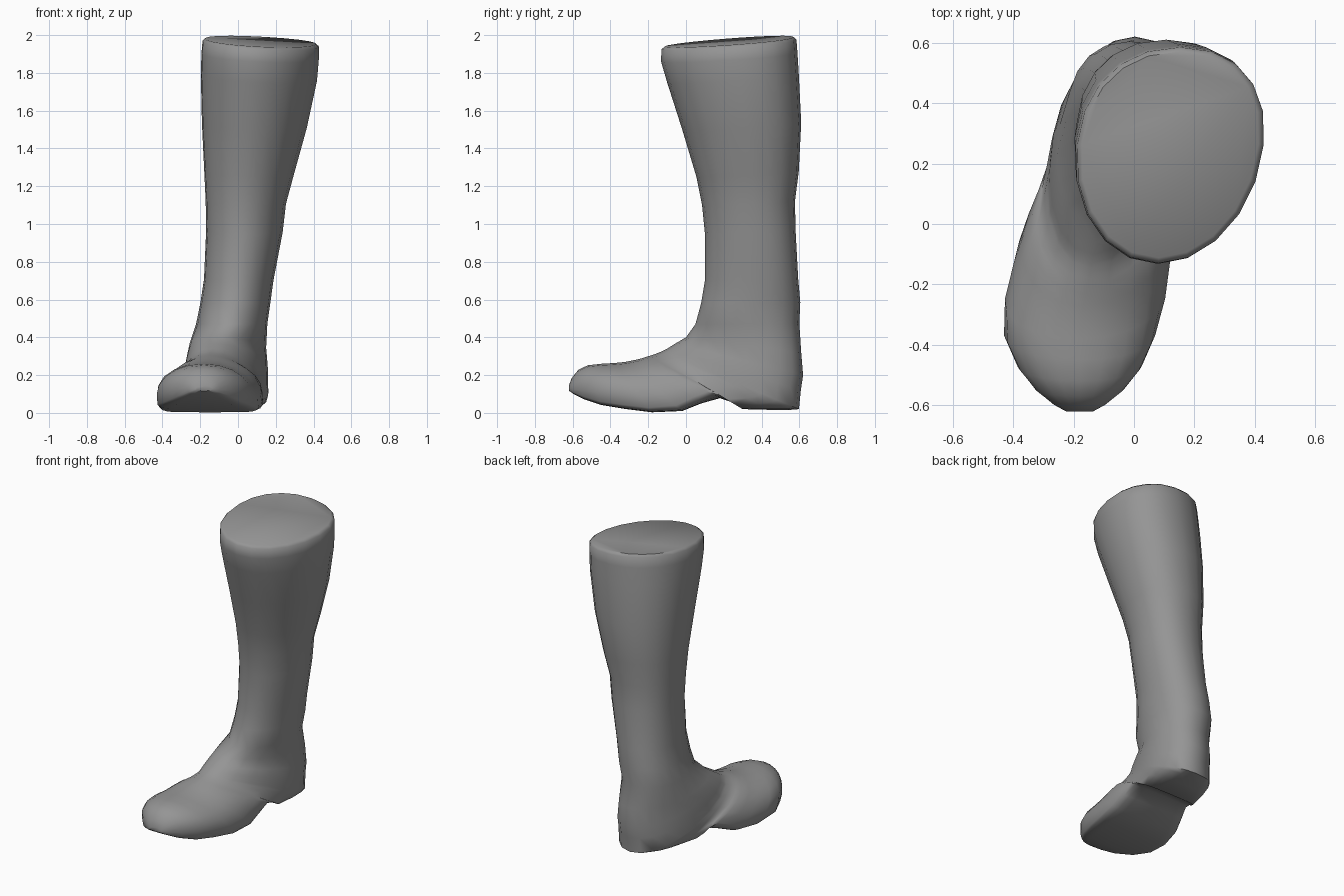
import bpy
import bmesh
import math

SIDES = 20

# Shaft rings, top to ankle: front height, front y, back y, right x, left x
SHAFT = [
    (1.94, -.112, .57, -.172, .412),
    (1.925, -.13, .585, -.187, .43),
    (1.86, -.132, .59, -.193, .428),
    (1.75, -.10, .597, -.198, .417),
    (1.5, -.02, .61, -.195, .36),
    (1.25, .055, .597, -.183, .29),
    (1.1, .085, .577, -.175, .25),
    (.95, .10, .58, -.172, .233),
    (.7, .10, .594, -.182, .186),
    (.58, .08, .605, -.2, .17),
    (.47, .05, .60, -.222, .155),
]

# Foot rings, fanning from ankle to toe:
# upper y, upper z, sole y, sole z, half width, squareness of the sole side
FOOT = [
    (.0, .4, .61, .32, .193, 2.1),
    (-.06, .365, .62, .2, .203, 2.1),
    (-.1, .34, .608, .12, .208, 2.1),
    (-.13, .325, .598, .02, .21, 2.2),
    (-.145, .319, .55, .016, .21, 2.6),
    (-.16, .313, .45, .016, .21, 3.2),
    (-.18, .306, .3, .02, .212, 3.8),
    (-.2, .3, .26, .05, .217, 3.8),
    (-.23, .29, .18, .078, .228, 4),
    (-.27, .28, .08, .05, .245, 5),
    (-.32, .27, -.02, .01, .258, 6),
    (-.38, .264, -.18, .003, .265, 7),
    (-.45, .26, -.33, .022, .25, 7),
    (-.52, .252, -.45, .042, .205, 7),
    (-.57, .228, -.54, .072, .145, 6),
    (-.605, .185, -.595, .1, .085, 5),
    (-.62, .145, -.62, .117, .045, 3),
]


def foot_axis(y):
    """Sideways position of the foot's centre line: the toes turn out."""
    return max(-.115 + .19 * y, -.18)


def ring(bm, front, back, half_width, centre, square, split, lean=0):
    """One closed section between a front and a back point in side view."""
    verts = []
    for i in range(SIDES):
        angle = math.tau * i / SIDES
        c, s = math.cos(angle), math.sin(angle)
        power = 2 / (2 if c > 0 else square)
        along = math.copysign(abs(c) ** power, c)
        across = half_width * math.copysign(abs(s) ** power, s)
        t = split + along * ((1 - split) if c > 0 else split)
        y = back[0] + (front[0] - back[0]) * t
        z = back[1] + (front[1] - back[1]) * t - lean * across
        verts.append(bm.verts.new((centre(y) + across, y, z)))
    return verts


def build_boot():
    bm = bmesh.new()
    rings = []

    # Shaft, with sections rising towards the back and the right
    for z, front, back, right, left in SHAFT:
        height = (z - .4) / 1.54
        middle = (left + right) / 2
        rings.append(ring(bm, (front, z), (back, z + .05 * height),
                          (left - right) / 2,
                          lambda y: middle + .1 * height * (y - .27),
                          2.2, .45, .06 * height))

    # Instep, heel, sole and toe
    for i, (uy, uz, sy, sz, half, square) in enumerate(FOOT):
        split = .46 - .18 * i / (len(FOOT) - 1)
        rings.append(ring(bm, (uy, uz), (sy, sz), half, foot_axis, square, split))

    # Skin between the rings and close both ends
    for a, b in zip(rings, rings[1:]):
        for i in range(SIDES):
            j = (i + 1) % SIDES
            bm.faces.new((a[i], a[j], b[j], b[i]))
    bm.faces.new(rings[0])
    bm.faces.new(rings[-1])
    bmesh.ops.recalc_face_normals(bm, faces=bm.faces)

    mesh = bpy.data.meshes.new("boot")
    bm.to_mesh(mesh)
    bm.free()
    boot = bpy.data.objects.new("boot", mesh)
    bpy.context.collection.objects.link(boot)
    return boot


def make_material(name, colour):
    mat = bpy.data.materials.new(name)
    mat.use_nodes = True
    mat.diffuse_color = colour
    for node in mat.node_tree.nodes:
        if node.type == 'BSDF_PRINCIPLED':
            node.inputs["Base Color"].default_value = colour
    return mat


cube = bpy.data.objects.get("Cube")
if cube:
    bpy.data.objects.remove(cube, do_unlink=True)

boot = build_boot()
boot.data.materials.append(make_material("plain grey", (.3, .3, .3, 1)))
bpy.ops.object.select_all(action='DESELECT')
bpy.context.view_layer.objects.active = boot
boot.select_set(True)
bpy.ops.object.shade_smooth_by_angle(angle=math.radians(50))
